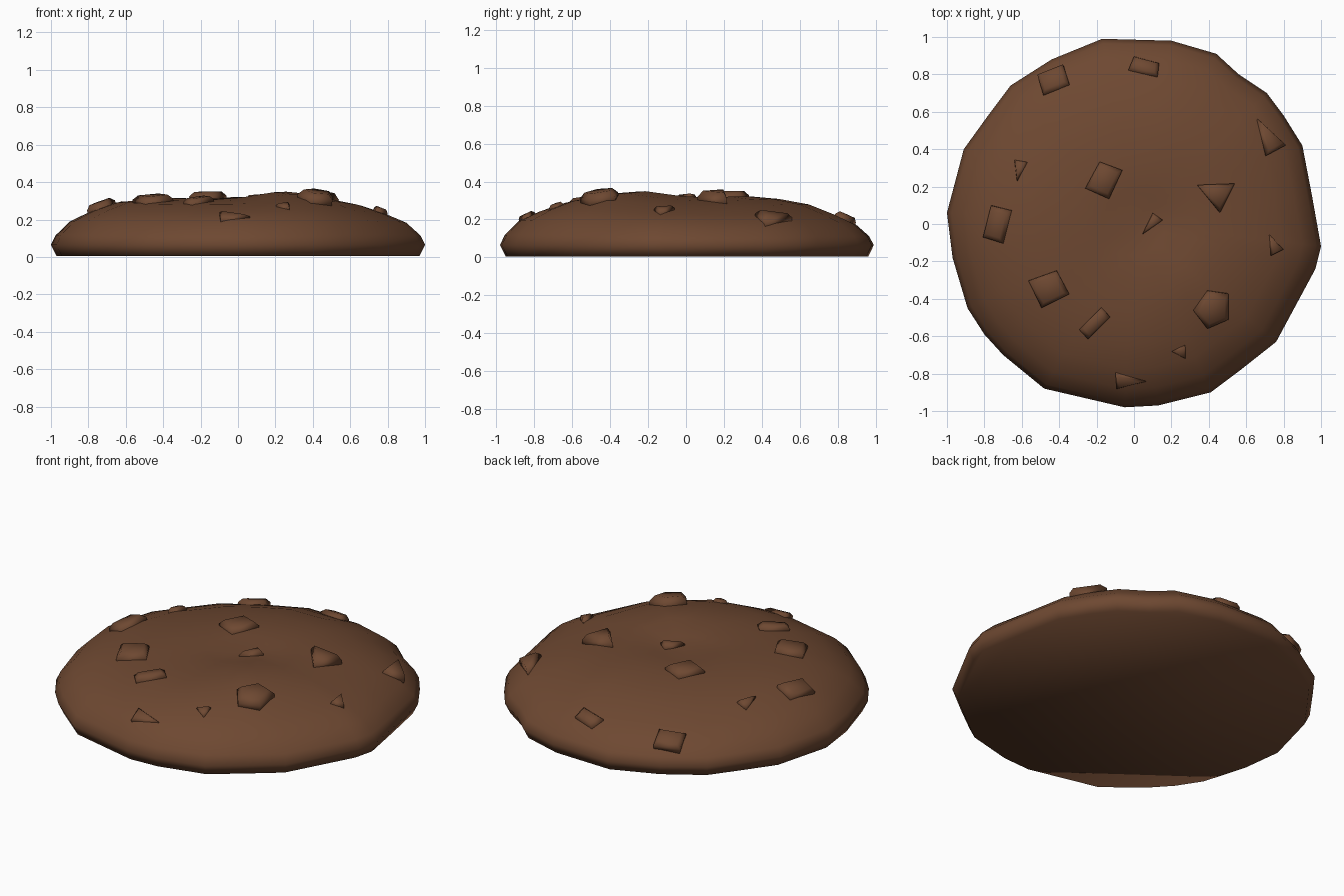
import bpy, bmesh, math, random
from mathutils import Vector, Matrix
from mathutils.bvhtree import BVHTree

if "Cube" in bpy.data.objects:
    bpy.data.objects.remove(bpy.data.objects["Cube"])

random.seed(4)
brown = bpy.data.materials.new("baked_brown")
brown.diffuse_color = (0.155, 0.065, 0.031, 1)
brown.use_nodes = True
brown.node_tree.nodes["Principled BSDF"].inputs["Base Color"].default_value = brown.diffuse_color

# Uneven outline of the biscuit, counter-clockwise
OUTLINE = [(1.0, -.12), (.95, .16), (.90, .42), (.80, .58), (.71, .70), (.56, .80),
           (.44, .91), (.20, .98), (-.17, .99), (-.44, .88), (-.66, .74), (-.78, .58),
           (-.91, .40), (-1.0, .06), (-.97, -.18), (-.89, -.45), (-.80, -.59),
           (-.70, -.70), (-.48, -.88), (-.05, -.98), (.13, -.97), (.41, -.90),
           (.57, -.78), (.76, -.63), (.97, -.24)]
# Rings from the base to the crown: scale of the outline, height
PROFILE = [(.97, .004), (1.0, .065), (.975, .115), (.90, .185), (.79, .235),
           (.66, .28), (.50, .303), (.34, .315), (.17, .318)]


def bumps(x, y, z):
    """Gentle tilt and waviness, growing towards the crown."""
    k = min(1, max(0, (z - .06) / .2))
    hill = .035 * math.exp(-((x - .27) ** 2 + (y + .27) ** 2) / .05)
    dent = .03 * math.exp(-((x - .05) ** 2 + (y + .02) ** 2) / .025)
    wave = .006 * math.sin(6 * x + 2 * y) + .006 * math.sin(5 * y - 3 * x)
    return k * (hill - dent + wave - .012 * y)


def finish(name, bm, angle=None):
    mesh = bpy.data.meshes.new(name)
    bmesh.ops.recalc_face_normals(bm, faces=bm.faces)
    for f in bm.faces:
        f.smooth = True
    bm.to_mesh(mesh)
    mesh.materials.append(brown)
    obj = bpy.data.objects.new(name, mesh)
    bpy.context.collection.objects.link(obj)
    return obj


# Biscuit body: rings of the outline, a flat base and a domed top
bm = bmesh.new()
rings = []
for s, z in PROFILE:
    rings.append([bm.verts.new((x * s, y * s, z + bumps(x * s, y * s, z))) for x, y in OUTLINE])
n = len(OUTLINE)
for a, b in zip(rings, rings[1:]):
    for i in range(n):
        j = (i + 1) % n
        bm.faces.new((a[i], a[j], b[j], b[i]))
crown = bm.verts.new((0, 0, .318 + bumps(0, 0, .318)))
for i in range(n):
    bm.faces.new((rings[-1][i], rings[-1][(i + 1) % n], crown))
bm.faces.new(rings[0][::-1])
finish("biscuit", bm)
surface = BVHTree.FromBMesh(bm)

# Chips: x, y, length, width, turn in degrees, corners, height
CHIPS = [(-.43, .77, .16, .13, 20, 4, .03), (.06, .84, .15, .08, -15, 4, .03),
         (.72, .45, .24, .13, -60, 3, .04), (-.61, .30, .14, .08, 80, 3, .025),
         (-.16, .24, .16, .13, 65, 4, .035), (.44, .16, .22, .18, -25, 3, .05),
         (-.73, .00, .17, .11, 75, 4, .035), (.10, .01, .15, .07, 50, 3, .03),
         (.75, -.12, .13, .08, -65, 3, .025), (-.45, -.34, .16, .15, 25, 4, .035),
         (.42, -.45, .20, .17, 75, 5, .045), (-.21, -.53, .17, .07, 45, 4, .03),
         (.25, -.68, .09, .08, 0, 3, .02), (-.04, -.84, .21, .10, 180, 3, .02)]


def chip(index, x, y, length, width, turn, corners, height):
    hit, normal, _, _ = surface.ray_cast(Vector((x, y, 2)), Vector((0, 0, -1)))
    place = (Matrix.Translation(hit) @ normal.to_track_quat('Z', 'Y').to_matrix().to_4x4())
    # keep the turn measured from the x axis
    side = place.to_3x3() @ Vector((1, 0, 0))
    spin = math.radians(turn) - math.atan2(side.y, side.x)
    place = place @ Matrix.Rotation(spin, 4, 'Z')
    bm = bmesh.new()
    levels = []
    reach = .5 / math.cos(math.pi / 4) if corners == 4 else .56
    for scale, z in ((1, -.03), (1, height * .35), (.72, height)):
        levels.append((scale, z))
    jitter = [random.uniform(.88, 1.1) for _ in range(corners)]
    loops = []
    for scale, z in levels:
        loop = []
        for i in range(corners):
            a = 2 * math.pi * (i + .5) / corners
            r = reach * scale * jitter[i]
            loop.append(bm.verts.new(place @ Vector((math.cos(a) * r * length,
                                                     math.sin(a) * r * width, z))))
        loops.append(loop)
    for a, b in zip(loops, loops[1:]):
        for i in range(corners):
            j = (i + 1) % corners
            bm.faces.new((a[i], a[j], b[j], b[i]))
    bm.faces.new(loops[0][::-1])
    bm.faces.new(loops[-1])
    finish(f"chip_{index}", bm)
    bm.free()


for i, c in enumerate(CHIPS, 1):
    chip(i, *c)
bm.free()
